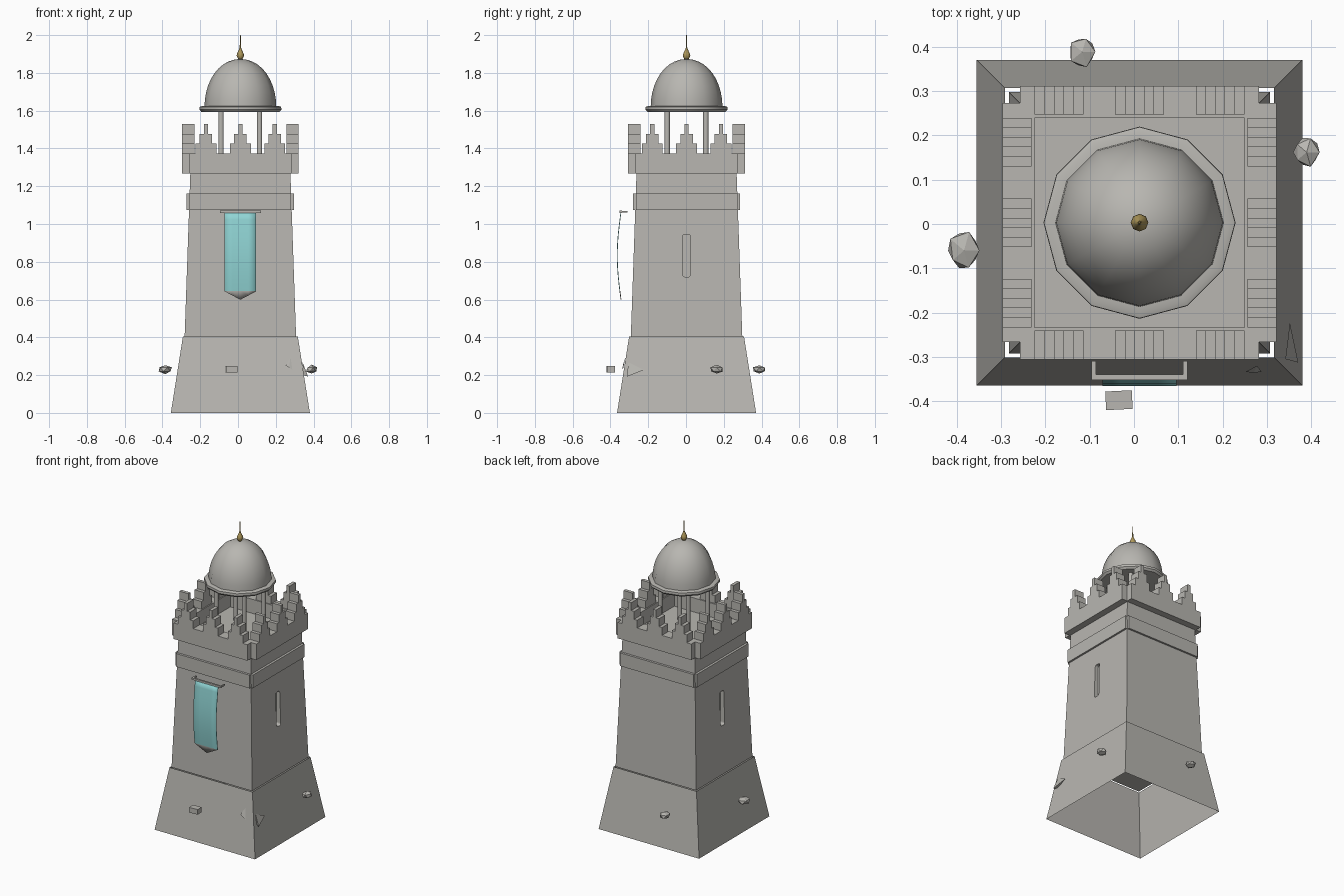
import bpy, bmesh, math, random
from mathutils import Matrix, Vector

if "Cube" in bpy.data.objects:
    bpy.data.objects.remove(bpy.data.objects["Cube"])
random.seed(4)
CENTRE = Vector((0.0125, 0.003, 0))


def material(name, colour):
    m = bpy.data.materials.new(name)
    m.use_nodes = True
    m.diffuse_color = (*colour, 1)
    m.node_tree.nodes["Principled BSDF"].inputs["Base Color"].default_value = (*colour, 1)
    return m


STONE = material("stone grey", (0.48, 0.47, 0.44))
CLOTH = material("turquoise cloth", (0.28, 0.66, 0.66))
GOLD = material("dull gold", (0.42, 0.31, 0.10))


def finish(bm, name, mats=(STONE,), smooth=False, offset=CENTRE):
    me = bpy.data.meshes.new(name)
    bm.to_mesh(me)
    bm.free()
    ob = bpy.data.objects.new(name, me)
    bpy.context.collection.objects.link(ob)
    ob.location = offset
    for m in mats:
        me.materials.append(m)
    if smooth:
        bpy.ops.object.select_all(action='DESELECT')
        ob.select_set(True)
        bpy.context.view_layer.objects.active = ob
        bpy.ops.object.shade_smooth_by_angle(angle=math.radians(42))
    return ob


def box(bm, lo, hi, turn=Matrix()):
    lo, hi = Vector(lo), Vector(hi)
    size = Matrix.Diagonal((*(hi - lo), 1))
    return bmesh.ops.create_cube(bm, size=1, matrix=turn @ Matrix.Translation((lo + hi) / 2) @ size)


def frustum(name, half0, half1, z0, z1, caps):
    bm = bmesh.new()
    r = math.sqrt(2)
    bmesh.ops.create_cone(bm, cap_ends=caps, segments=4, radius1=half0 * r, radius2=half1 * r,
                          depth=z1 - z0, matrix=Matrix.Translation((0, 0, (z0 + z1) / 2))
                          @ Matrix.Rotation(math.pi / 4, 4, 'Z'))
    return finish(bm, name)


def lathe(name, profile, steps, mat=STONE):
    bm = bmesh.new()
    vs = [bm.verts.new((r, 0, z)) for r, z in profile]
    es = [bm.edges.new(p) for p in zip(vs, vs[1:])]
    bmesh.ops.spin(bm, geom=vs + es, cent=(0, 0, 0), axis=(0, 0, 1),
                   angle=math.tau, steps=steps, use_merge=True)
    bmesh.ops.remove_doubles(bm, verts=bm.verts, dist=0.0005)
    bmesh.ops.recalc_face_normals(bm, faces=bm.faces)
    return finish(bm, name, (mat,), True)


QUARTERS = [Matrix.Rotation(i * math.pi / 2, 4, 'Z') for i in range(4)]

# Sloping base skirt and tapered shaft
frustum("base_skirt", 0.368, 0.304, 0, 0.405, False)
shaft = frustum("tower_shaft", 0.295, 0.265, 0.405, 1.267, True)

# Rounded slit windows recessed into both sides
bm = bmesh.new()
for s in (-1, 1):
    box(bm, (s * 0.284 - 0.03, -0.021, 0.72), (s * 0.284 + 0.03, 0.021, 0.945))
long_edges = [e for e in bm.edges if abs(e.verts[0].co.x - e.verts[1].co.x) > 0.05]
bmesh.ops.bevel(bm, geom=long_edges, offset=0.012, segments=3, affect='EDGES', profile=0.5)
cutter = finish(bm, "slit_cutter")
cutter.hide_render = True
mod = shaft.modifiers.new("slits", 'BOOLEAN')
mod.operation, mod.object, mod.solver = 'DIFFERENCE', cutter, 'EXACT'
bpy.context.view_layer.update()
bpy.context.view_layer.objects.active = shaft
bpy.ops.object.modifier_apply(modifier="slits")
bpy.data.objects.remove(cutter)

# Raised band: one slab per side, open at the corners
bm = bmesh.new()
for q in QUARTERS:
    box(bm, (-0.269, -0.284, 1.074), (0.269, -0.255, 1.161), q)
finish(bm, "stone_band")

# Parapet walls with three stepped merlons per side
bm = bmesh.new()
for q in QUARTERS:
    box(bm, (-0.27, -0.309, 1.267), (0.27, -0.237, 1.373), q)
finish(bm, "parapet_walls")
bm = bmesh.new()
for q in QUARTERS:
    for x in (-0.182, 0, 0.182):
        for level, columns in enumerate((5, 3, 1)):
            w, z = columns * 0.011, 1.373 + level * 0.052
            box(bm, (x - w, -0.309, z), (x + w, -0.244, z + 0.052), q)
finish(bm, "stepped_merlons")
bm = bmesh.new()
box(bm, (-0.25, -0.25, 1.262), (0.25, 0.25, 1.28))
finish(bm, "roof_floor")

# Four pillars under the dome
bm = bmesh.new()
for x in (-0.102, 0.102):
    for y in (-0.102, 0.102):
        bmesh.ops.create_cone(bm, cap_ends=True, segments=10, radius1=0.0145, radius2=0.0145,
                              depth=0.33, matrix=Matrix.Translation((x, y, 1.44)))
finish(bm, "dome_pillars", smooth=True)

# Dome, rim and finial
lathe("dome_rim", [(0, 1.595), (0.185, 1.592), (0.206, 1.593), (0.217, 1.605),
                   (0.216, 1.62), (0.205, 1.624), (0.18, 1.624)], 12)
dome = [(0.19 * math.cos(a) ** 0.95, 1.62 + 0.253 * math.sin(a))
        for a in [i * math.pi / 20 for i in range(10)]]
lathe("dome", dome + [(0, 1.874)], 12)
lathe("finial", [(0, 1.865), (0.011, 1.872), (0.02, 1.89), (0.017, 1.903), (0.008, 1.922),
                 (0.0035, 1.935), (0.002, 2.0), (0, 2.0)], 8, GOLD)

# Banner rod with two short brackets
bm = bmesh.new()
box(bm, (-0.108, -0.355, 1.059), (0.108, -0.343, 1.071))
for s in (-1, 1):
    box(bm, (s * 0.103 - 0.005, -0.345, 1.06), (s * 0.103 + 0.005, -0.312, 1.07))
finish(bm, "banner_rod")

# Bowed cloth banner ending in a grey point
bm = bmesh.new()
rows, cols = 10, 4
grid = []
for j in range(rows + 2):
    t = min(j / rows, 1)
    row = []
    for i in range(cols + 1):
        u = i / cols * 2 - 1
        z = 1.065 - 0.42 * t
        if j > rows:
            z -= 0.045 * (1 - abs(u)) + 0.001
        bow = math.sin(math.pi * (1.065 - z) / 0.465)
        row.append(bm.verts.new((u * 0.084, -0.349 - 0.02 * bow, z)))
    grid.append(row)
for j in range(rows + 1):
    for i in range(cols):
        f = bm.faces.new((grid[j][i], grid[j + 1][i], grid[j + 1][i + 1], grid[j][i + 1]))
        f.material_index = int(j == rows)
banner = finish(bm, "banner", (CLOTH, STONE), True)
thick = banner.modifiers.new("thickness", 'SOLIDIFY')
thick.thickness = 0.004

# Loose rocks around the base
for n, (x, y, rx, ry) in enumerate([(-0.117, 0.389, 0.034, 0.038), (0.39, 0.162, 0.032, 0.037),
                                    (-0.384, -0.06, 0.04, 0.047)]):
    bm = bmesh.new()
    bmesh.ops.create_icosphere(bm, subdivisions=1, radius=1)
    for v in bm.verts:
        v.co *= random.uniform(0.85, 1.08)
        v.co = Vector((v.co.x * rx, v.co.y * ry, v.co.z * 0.024))
    finish(bm, f"rock_{n + 1}", offset=(x, y, 0.23))
bm = bmesh.new()
box(bm, (-0.03, -0.021, -0.017), (0.03, 0.021, 0.017), Matrix.Rotation(0.05, 4, 'Z'))
finish(bm, "rock_block", offset=(-0.034, -0.398, 0.23))


# Sharp splinters
def shard(name, points):
    bm = bmesh.new()
    bmesh.ops.convex_hull(bm, input=[bm.verts.new(p) for p in points])
    finish(bm, name, offset=(0, 0, 0))


shard("large_shard", [(0.352, -0.223, 0.228), (0.342, -0.305, 0.268),
                      (0.371, -0.313, 0.192), (0.345, -0.3, 0.2)])
shard("small_shard", [(0.252, -0.334, 0.252), (0.278, -0.32, 0.296),
                      (0.288, -0.334, 0.228), (0.27, -0.336, 0.24)])
